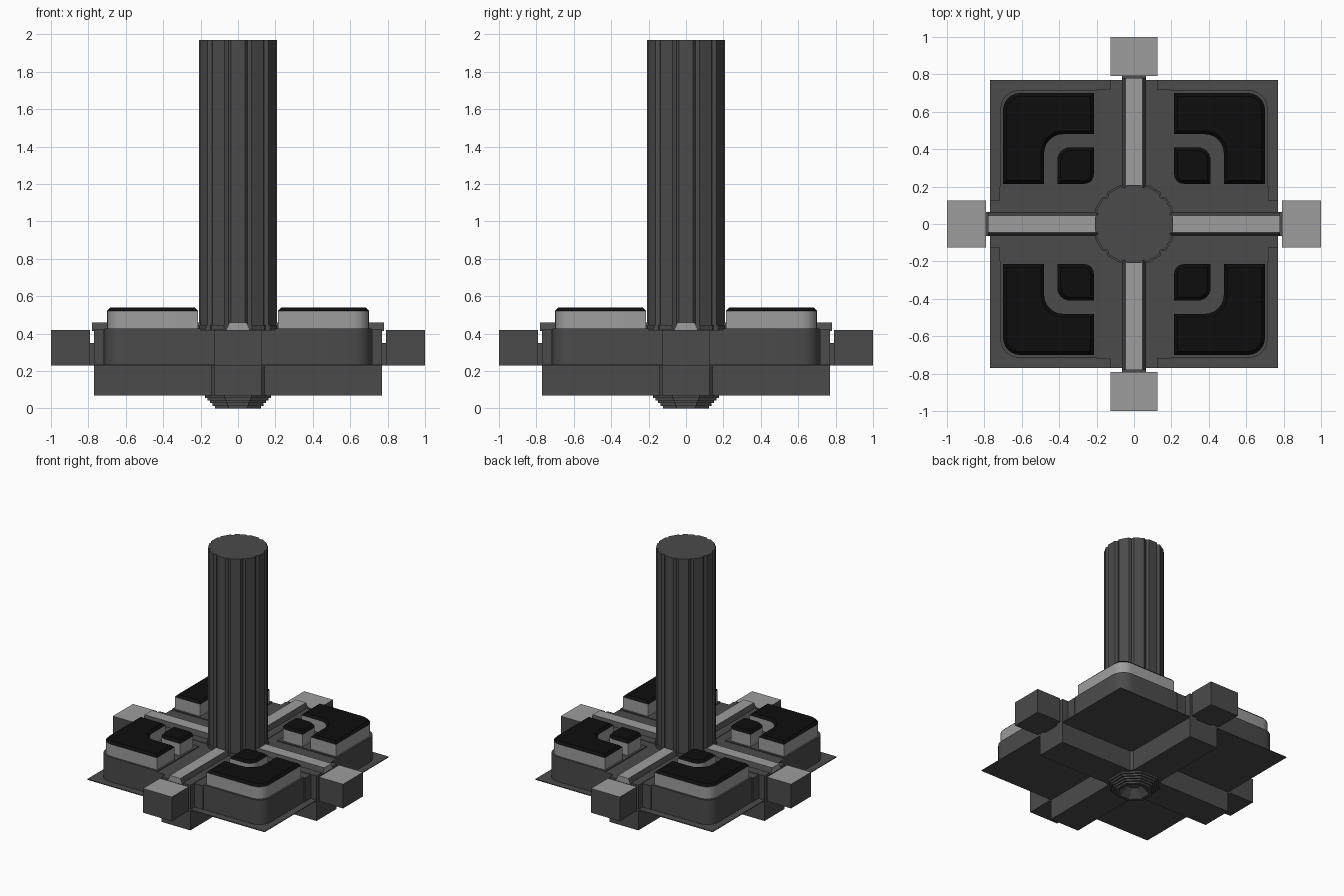
import bpy, bmesh, math
from mathutils import Vector, Matrix

if "Cube" in bpy.data.objects:
    bpy.data.objects.remove(bpy.data.objects["Cube"])


def material(name, rgb):
    m = bpy.data.materials.new(name)
    m.diffuse_color = (*rgb, 1)
    m.use_nodes = True
    m.node_tree.nodes["Principled BSDF"].inputs["Base Color"].default_value = m.diffuse_color
    return m


DARK = material("dark_grey", (0.07, 0.07, 0.07))
LIGHT = material("light_grey", (0.34, 0.34, 0.34))
BLACK = material("black", (0.004, 0.004, 0.004))


def finish(name, bm, mats, rule=None, turn=0, smooth=False):
    bmesh.ops.recalc_face_normals(bm, faces=bm.faces)
    if rule:
        for f in bm.faces:
            f.material_index = rule(f.calc_center_median(), f.normal)
    bm.transform(Matrix.Rotation(turn, 4, 'Z'))
    me = bpy.data.meshes.new(name)
    bm.to_mesh(me)
    bm.free()
    for m in mats:
        me.materials.append(m)
    ob = bpy.data.objects.new(name, me)
    bpy.context.collection.objects.link(ob)
    if smooth:
        bpy.ops.object.select_all(action='DESELECT')
        ob.select_set(True)
        bpy.context.view_layer.objects.active = ob
        bpy.ops.object.shade_smooth_by_angle(angle=math.radians(30))
    return ob


def prism(points, z0, z1, bevel=0):
    bm = bmesh.new()
    f = bm.faces.new([bm.verts.new((x, y, z0)) for x, y in points])
    top = bmesh.ops.extrude_face_region(bm, geom=[f], use_keep_orig=True)
    up = [v for v in top["geom"] if isinstance(v, bmesh.types.BMVert)]
    bmesh.ops.translate(bm, verts=up, vec=(0, 0, z1 - z0))
    if bevel:
        bmesh.ops.recalc_face_normals(bm, faces=bm.faces)
        rim = [e for e in bm.edges if all(v.co.z > z1 - 1e-4 for v in e.verts)]
        bmesh.ops.bevel(bm, geom=rim, offset=bevel, segments=1, affect='EDGES')
    return bm


def rect(x0, x1, hw):
    return [(x0, -hw), (x1, -hw), (x1, hw), (x0, hw)]


def rounded(corners, steps=6):
    # right-angled outline with a fillet radius at each corner
    out, n = [], len(corners)
    for i, (x, y, r) in enumerate(corners):
        p = Vector((x, y))
        if r == 0:
            out.append((x, y))
            continue
        a = (Vector(corners[i - 1][:2]) - p).normalized() * r
        b = (Vector(corners[(i + 1) % n][:2]) - p).normalized() * r
        for k in range(steps + 1):
            t = math.pi / 2 * k / steps
            q = p + a + b - b * math.cos(t) - a * math.sin(t)
            out.append((q.x, q.y))
    return out


def lobed(r_out, r_in, lobes=12):
    pts = []
    for i in range(lobes):
        for deg, r in ((-15, r_in), (-10, r_out), (10, r_out)):
            a = math.radians(i * 360 / lobes + deg)
            pts.append((r * math.cos(a), r * math.sin(a)))
    return pts


# fluted column and its collar
finish("column", prism(lobed(0.213, 0.198), 0.40, 1.97), [DARK])
finish("column_collar", prism(lobed(0.222, 0.207), 0.40, 0.445), [DARK])

# thin square base sheet
finish("base_sheet", prism(rect(-0.77, 0.77, 0.77), 0.228, 0.234), [DARK])

# stepped hub below, hollow in the middle
profile = [(0.205, 0.235), (0.205, 0.07)]
for i in range(5):
    r = 0.19 - i * 0.014
    profile += [(r, 0.07 - i * 0.014), (r, 0.056 - i * 0.014)]
profile += [(0.11, 0.0), (0.05, 0.06), (0.0, 0.06)]
bm = bmesh.new()
verts = [bm.verts.new((r, 0, z)) for r, z in profile]
edges = [bm.edges.new(pair) for pair in zip(verts, verts[1:])]
bmesh.ops.spin(bm, geom=verts + edges, cent=(0, 0, 0), axis=(0, 0, 1),
               angle=math.tau, steps=8, use_duplicate=False)
bmesh.ops.remove_doubles(bm, verts=bm.verts, dist=1e-4)
finish("stepped_hub", bm, [DARK], turn=math.pi / 8)

body = rounded([(0.2, 0.2, 0), (0.715, 0.2, 0), (0.715, 0.715, 0.1), (0.2, 0.715, 0)])
outer = rounded([(0.215, 0.48, 0), (0.215, 0.70, 0), (0.70, 0.70, 0.09),
                 (0.70, 0.215, 0), (0.48, 0.215, 0), (0.48, 0.48, 0.10)])
inner = rounded([(0.215, 0.215, 0.05), (0.41, 0.215, 0), (0.41, 0.41, 0.07), (0.215, 0.41, 0)])


def tile_rule(c, n):
    return 1 if c.z > 0.521 else 0


def top_rule(c, n):
    return 1 if n.z > 0.9 else 0


for i, side in enumerate(("right", "back", "left", "front")):
    t = i * math.pi / 2
    # corner block with light tiles capped in black
    finish(side + "_corner_block", prism(body, 0.23, 0.427), [DARK], turn=t, smooth=True)
    finish(side + "_outer_tile", prism(outer, 0.42, 0.54, 0.018), [LIGHT, BLACK], tile_rule, t, True)
    finish(side + "_inner_tile", prism(inner, 0.42, 0.54, 0.018), [LIGHT, BLACK], tile_rule, t, True)
    # cross arm: wide deck and narrow keel
    finish(side + "_arm_deck", prism(rect(0, 0.72, 0.2), 0.23, 0.42), [DARK], turn=t)
    finish(side + "_arm_keel", prism(rect(0.1, 0.77, 0.125), 0.07, 0.424), [DARK], turn=t)
    # raised ridge with sloping dark flanks
    bm = prism(rect(0.15, 0.78, 0.065), 0.415, 0.46)
    for v in bm.verts:
        if v.co.z > 0.45:
            v.co.y *= 0.7
    finish(side + "_arm_ridge", bm, [DARK, LIGHT],
           lambda c, n: 1 if n.z > 0.9 or n.x > 0.9 else 0, t)
    # connector and end box with a light top
    finish(side + "_connector", prism(rect(0.76, 0.80, 0.065), 0.23, 0.35), [DARK], turn=t)
    finish(side + "_end_box", prism(rect(0.79, 1.0, 0.125), 0.23, 0.42), [DARK, LIGHT], top_rule, t)

# settle the lowest point exactly on the ground
low = min((v.co.z for o in bpy.data.objects for v in o.data.vertices))
for o in bpy.data.objects:
    o.location.z -= low
